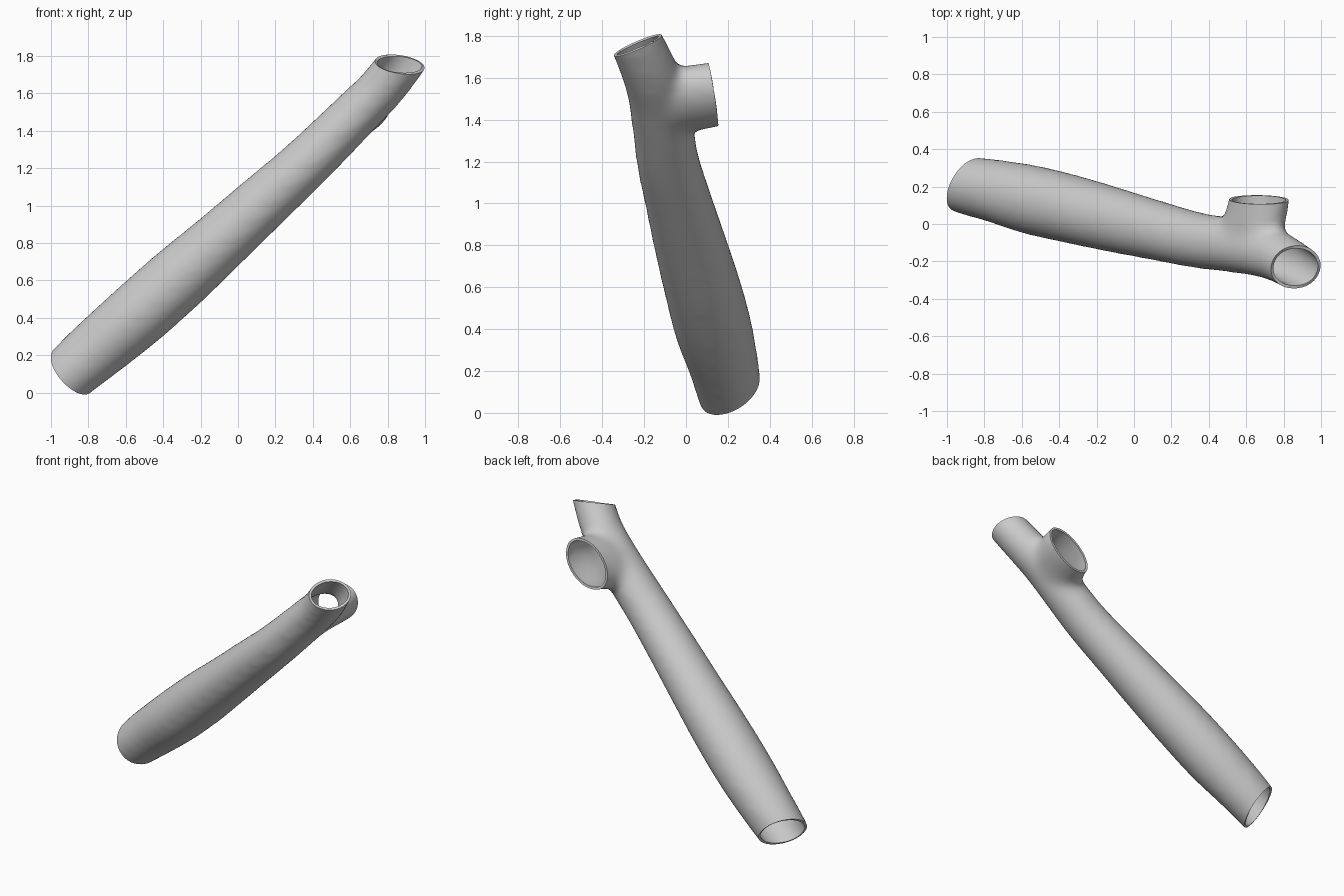
import bpy, bmesh, math
from mathutils import Vector

if "Cube" in bpy.data.objects:
    bpy.data.objects.remove(bpy.data.objects["Cube"])

SIDES = 32
LONG = Vector((0.73, -0.1, 0.66))  # direction in which oval sections are stretched


def catmull(a, b, c, d, t):
    return 0.5 * (2 * b + (c - a) * t + (2 * a - 5 * b + 4 * c - d) * t * t
                  + (3 * b - a - 3 * c + d) * t ** 3)


def loft(name, stations, ref, steps=5):
    """Closed tube through stations (x, y, z, radius along ref, other radius)."""
    p = [Vector(s) for s in stations]
    p = [2 * p[0] - p[1]] + p + [2 * p[-1] - p[-2]]
    path = [catmull(*p[i:i + 4], k / steps) for i in range(len(p) - 3) for k in range(steps)]
    path.append(p[-2])
    bm = bmesh.new()
    rings = []
    for i, s in enumerate(path):
        c = Vector(s[:3])
        tan = Vector(path[min(i + 1, len(path) - 1)][:3]) - Vector(path[max(i - 1, 0)][:3])
        tan.normalize()
        u = (ref - tan * ref.dot(tan)).normalized()
        v = tan.cross(u)
        rings.append([bm.verts.new(c + u * s[3] * math.cos(a) + v * s[4] * math.sin(a))
                      for a in (2 * math.pi * k / SIDES for k in range(SIDES))])
    for r, q in zip(rings, rings[1:]):
        for k in range(SIDES):
            n = (k + 1) % SIDES
            bm.faces.new((r[k], r[n], q[n], q[k]))
    bm.faces.new(rings[0])
    bm.faces.new(rings[-1])
    bmesh.ops.recalc_face_normals(bm, faces=bm.faces)
    me = bpy.data.meshes.new(name)
    bm.to_mesh(me)
    bm.free()
    ob = bpy.data.objects.new(name, me)
    bpy.context.collection.objects.link(ob)
    return ob


# main tube, running past both of its open ends
tube = loft("forked_tube", [
    (-1.02, 0.235, -0.02, 0.14, 0.14),
    (-0.89, 0.205, 0.112, 0.158, 0.155),
    (-0.75, 0.178, 0.235, 0.170, 0.168),
    (-0.55, 0.130, 0.405, 0.187, 0.178),
    (-0.33, 0.078, 0.600, 0.185, 0.178),
    (-0.10, 0.020, 0.805, 0.175, 0.165),
    (0.12, -0.035, 1.005, 0.162, 0.154),
    (0.33, -0.085, 1.195, 0.152, 0.143),
    (0.50, -0.110, 1.360, 0.148, 0.137),
    (0.65, -0.138, 1.510, 0.142, 0.130),
    (0.76, -0.170, 1.620, 0.138, 0.128),
    (0.867, -0.23, 1.755, 0.130, 0.127),
    (0.93, -0.275, 1.85, 0.126, 0.126)], Vector((0, 1, 0)))

# short oval side branch opening to the back
branch = loft("side_branch", [
    (0.59, -0.13, 1.44, 0.19, 0.115),
    (0.64, 0.00, 1.495, 0.19, 0.125),
    (0.67, 0.13, 1.52, 0.185, 0.130),
    (0.675, 0.21, 1.535, 0.185, 0.132)], LONG)

# fuse the two and blend the fork
m = tube.modifiers.new("join", 'BOOLEAN')
m.operation, m.solver, m.object = 'UNION', 'EXACT', branch
m = tube.modifiers.new("even_skin", 'REMESH')
m.mode, m.voxel_size = 'VOXEL', 0.02
m = tube.modifiers.new("blend", 'SMOOTH')
m.factor, m.iterations = 0.5, 30
bpy.context.view_layer.update()
dg = bpy.context.evaluated_depsgraph_get()
skin = bpy.data.meshes.new_from_object(tube.evaluated_get(dg))
tube.modifiers.clear()
tube.data = skin
bpy.data.objects.remove(branch)

# slice the three ends open: centre, outward direction
bm = bmesh.new()
bm.from_mesh(skin)
for c, n in (((-0.89, 0.205, 0.115), (-0.66, 0.46, -0.58)),
             ((0.867, -0.23, 1.755), (0.15, -0.40, 0.92)),
             ((0.67, 0.13, 1.52), (-0.04, 1.0, 0.17))):
    c, n = Vector(c), Vector(n).normalized()
    faces = [f for f in bm.faces if (f.calc_center_median() - c).length < 0.27]
    geom = set(faces)
    for f in faces:
        geom.update(f.verts)
        geom.update(f.edges)
    bmesh.ops.bisect_plane(bm, geom=list(geom), plane_co=c, plane_no=n, clear_outer=True)
bm.to_mesh(skin)
bm.free()

# thin wall
m = tube.modifiers.new("wall", 'SOLIDIFY')
m.thickness, m.offset = 0.016, -1

grey = bpy.data.materials.new("light_grey")
grey.diffuse_color = (0.6, 0.6, 0.6, 1)
grey.use_nodes = True
grey.node_tree.nodes["Principled BSDF"].inputs["Base Color"].default_value = grey.diffuse_color
skin.materials.clear()
skin.materials.append(grey)

bpy.context.view_layer.objects.active = tube
tube.select_set(True)
bpy.ops.object.modifier_apply(modifier="wall")
bpy.ops.object.shade_smooth_by_angle(angle=math.radians(40))
